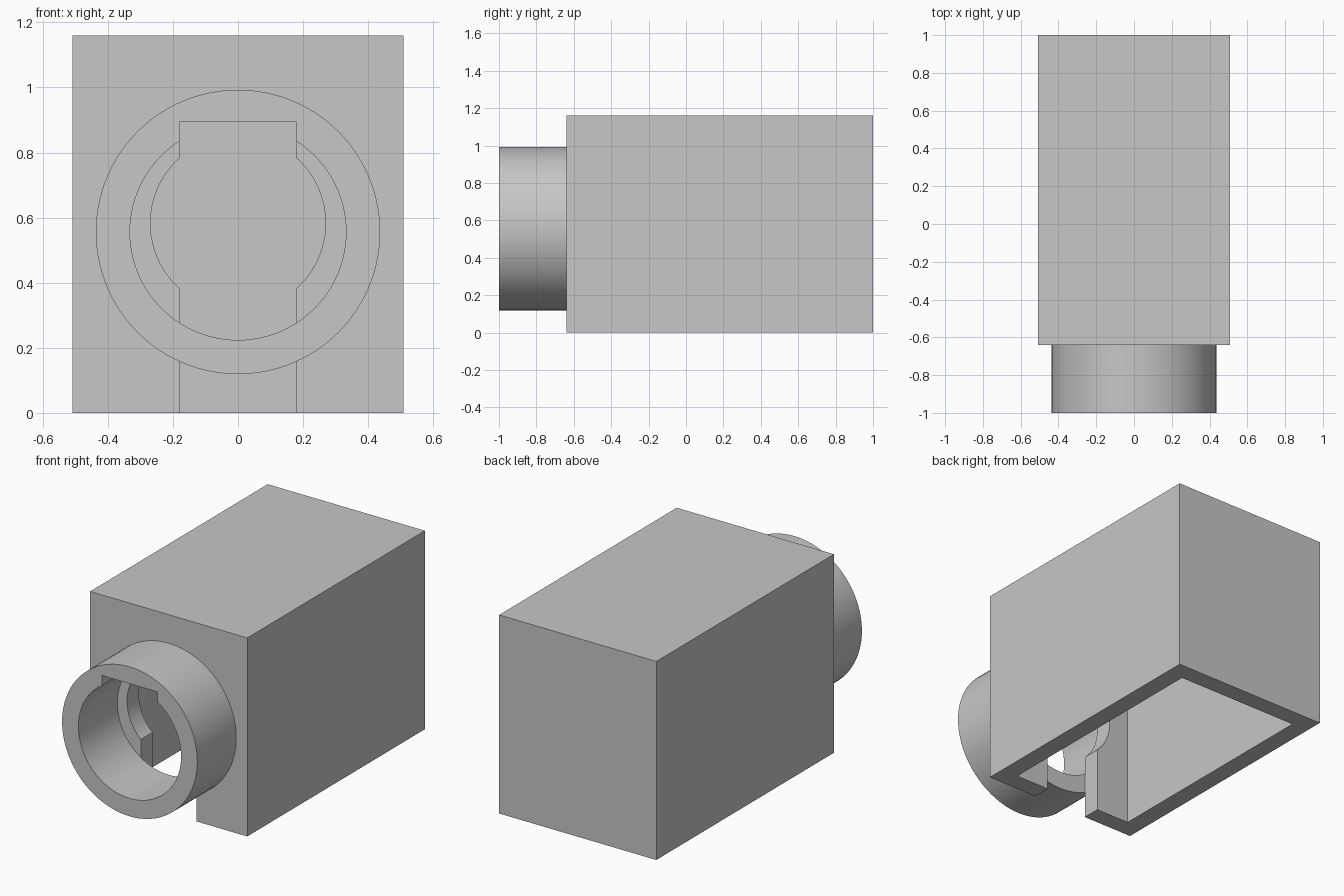
import bpy
import math

cube = bpy.data.objects.get("Cube")
if cube:
    bpy.data.objects.remove(cube, do_unlink=True)

# Main dimensions
HALF_W, HEIGHT, WALL = 0.508, 1.16, 0.108
FRONT, BACK, TIP = -0.64, 1.0, -1.0
SLOT, SLOT_TOP = 0.18, 0.894
COLLAR_Z = 0.556

grey = bpy.data.materials.new("light_grey")
grey.use_nodes = True
colour = (0.57, 0.57, 0.57, 1)
grey.diffuse_color = colour
grey.node_tree.nodes["Principled BSDF"].inputs["Base Color"].default_value = colour


def box(name, x, y0, y1, z0, z1):
    """Box centred on x = 0 with half width x."""
    bpy.ops.mesh.primitive_cube_add(size=1, location=(0, (y0 + y1) / 2, (z0 + z1) / 2))
    ob = bpy.context.object
    ob.name = name
    ob.scale = (2 * x, y1 - y0, z1 - z0)
    bpy.ops.object.transform_apply(location=True, rotation=True, scale=True)
    ob.data.materials.append(grey)
    return ob


def tube(name, radius, y0, y1, z):
    """Solid cylinder along y."""
    bpy.ops.mesh.primitive_cylinder_add(
        vertices=96, radius=radius, depth=y1 - y0,
        location=(0, (y0 + y1) / 2, z), rotation=(math.pi / 2, 0, 0))
    ob = bpy.context.object
    ob.name = name
    bpy.ops.object.transform_apply(location=True, rotation=True, scale=True)
    ob.data.materials.append(grey)
    return ob


def cut(target, *cutters):
    """Subtract each cutter, then discard it."""
    bpy.ops.object.select_all(action="DESELECT")
    target.select_set(True)
    bpy.context.view_layer.objects.active = target
    for cutter in cutters:
        cutter.hide_render = True
        mod = target.modifiers.new("cut", "BOOLEAN")
        mod.operation = "DIFFERENCE"
        mod.solver = "EXACT"
        mod.object = cutter
        bpy.ops.object.modifier_apply(modifier=mod.name)
        bpy.data.objects.remove(cutter, do_unlink=True)
    bpy.ops.object.shade_smooth_by_angle(angle=math.radians(30))


# Housing: open underneath, with a keyhole slot through the front wall
housing = box("housing", HALF_W, FRONT, BACK, 0, HEIGHT)
cut(housing,
    box("cavity", HALF_W - WALL, FRONT + WALL, BACK - WALL, -0.1, HEIGHT - WALL),
    box("front_slot", SLOT, FRONT - 0.1, FRONT + WALL + 0.1, -0.2, SLOT_TOP),
    tube("front_hole", 0.269, FRONT - 0.1, FRONT + WALL + 0.1, 0.583))

# Collar: round sleeve with a square key notch at the top of its bore
collar = tube("collar", 0.437, TIP, FRONT, COLLAR_Z)
cut(collar,
    tube("bore", 0.332, TIP - 0.1, FRONT + 0.1, COLLAR_Z),
    box("key_notch", SLOT, TIP - 0.2, FRONT + 0.2, COLLAR_Z, SLOT_TOP))
